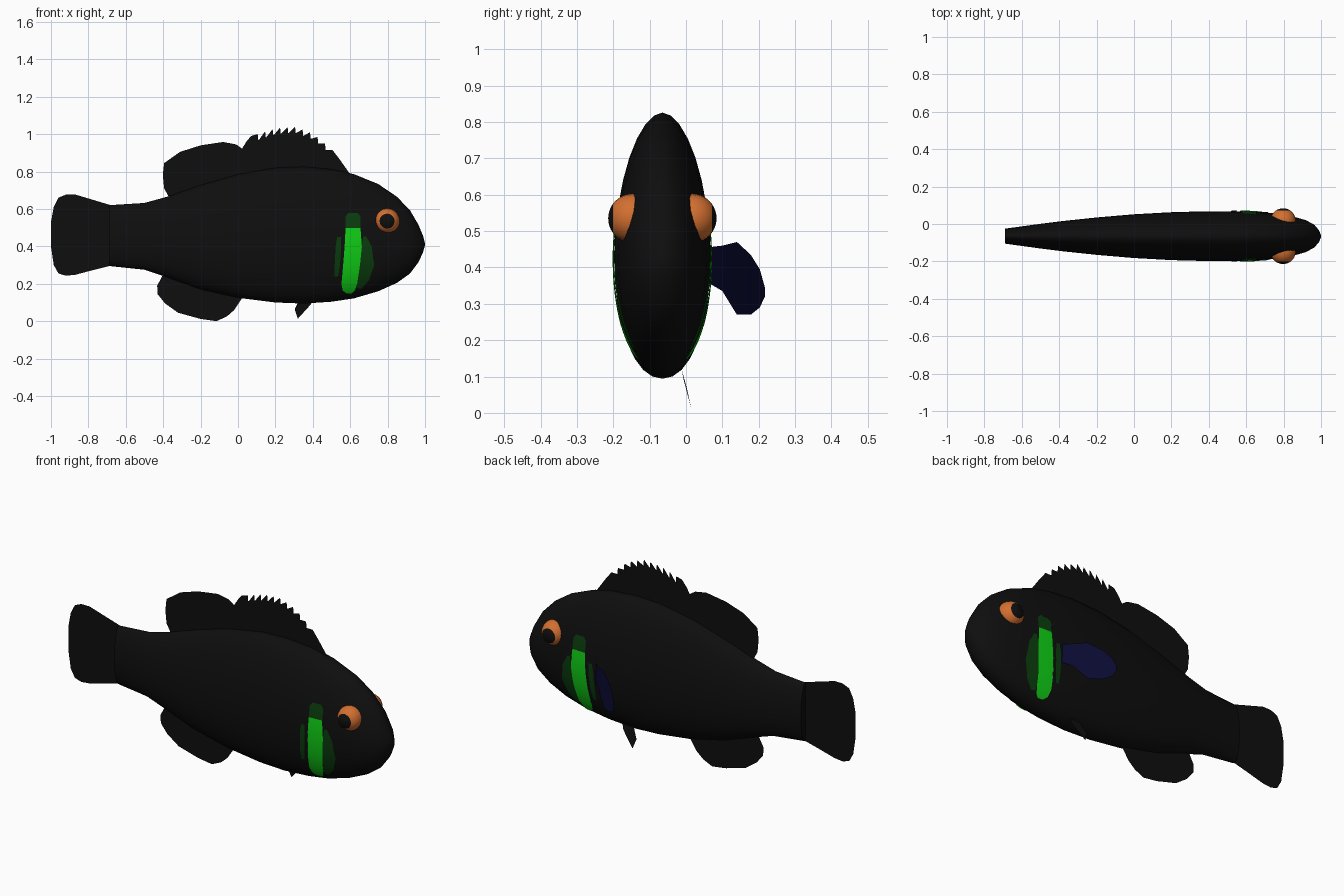
import bpy, bmesh, math

if "Cube" in bpy.data.objects:
    bpy.data.objects.remove(bpy.data.objects["Cube"])

YC = -0.065  # mid plane of the body


def mat(name, rgb):
    m = bpy.data.materials.new(name)
    m.diffuse_color = (*rgb, 1)
    m.use_nodes = True
    m.node_tree.nodes["Principled BSDF"].inputs["Base Color"].default_value = m.diffuse_color
    return m


BLACK = mat("black", (0.0045, 0.0045, 0.0045))
GREEN = mat("bright green", (0.005, 0.62, 0.008))
DARK = mat("dark green", (0.003, 0.045, 0.004))
ORANGE = mat("orange", (0.65, 0.16, 0.03))
NAVY = mat("navy", (0.003, 0.003, 0.032))


def make(name, verts, faces, mats, smooth=False):
    me = bpy.data.meshes.new(name)
    me.from_pydata(verts, [], faces)
    for m in mats:
        me.materials.append(m)
    ob = bpy.data.objects.new(name, me)
    bpy.context.collection.objects.link(ob)
    bm = bmesh.new()
    bm.from_mesh(me)
    bmesh.ops.recalc_face_normals(bm, faces=bm.faces)
    for f in bm.faces:
        f.smooth = smooth
    bm.to_mesh(me)
    bm.free()
    return ob


# Body stations: x, bottom, top, half width
ST = [(-0.69, 0.295, 0.62, 0.04), (-0.5, 0.275, 0.632, 0.066),
      (-0.38, 0.235, 0.665, 0.081), (-0.2, 0.17, 0.727, 0.1),
      (0.0, 0.125, 0.785, 0.117), (0.2, 0.1, 0.82, 0.128),
      (0.35, 0.094, 0.826, 0.132), (0.5, 0.104, 0.813, 0.133),
      (0.62, 0.122, 0.786, 0.131), (0.75, 0.16, 0.733, 0.122),
      (0.85, 0.205, 0.665, 0.105), (0.92, 0.255, 0.592, 0.085),
      (0.965, 0.315, 0.515, 0.06), (0.99, 0.37, 0.455, 0.03),
      (1.0, 0.408, 0.415, 0.005)]
UP, LOW, MID = 1.85, 2.1, 0.46  # section exponents and height of widest line


def section(x):
    for a, b in zip(ST, ST[1:]):
        if x <= b[0]:
            t = (x - a[0]) / (b[0] - a[0])
            return [p + (q - p) * t for p, q in zip(a, b)][1:]
    return ST[-1][1:]


def half_width(x, z):
    lo, hi, w = section(x)
    m = lo + MID * (hi - lo)
    p, t = (UP, (z - m) / (hi - m)) if z > m else (LOW, (m - z) / (m - lo))
    return w * max(0, 1 - min(t, 1) ** p) ** (1 / p)


# Body
N = 32
verts, faces = [], []
for x, lo, hi, w in ST:
    m = lo + MID * (hi - lo)
    for i in range(N):
        a = 2 * math.pi * i / N
        c, s = math.cos(a), math.sin(a)
        e, h = (2 / UP, hi - m) if s > 0 else (2 / LOW, m - lo)
        verts.append((x, YC + math.copysign(w * abs(c) ** e, c),
                      m + math.copysign(h * abs(s) ** e, s)))
for j in range(len(ST) - 1):
    for i in range(N):
        k = (i + 1) % N
        faces.append((j * N + i, j * N + k, (j + 1) * N + k, (j + 1) * N + i))
faces += [tuple(range(N)), tuple(range((len(ST) - 1) * N, len(ST) * N))]
body = make("body", verts, faces, [BLACK], True)
body.select_set(True)
bpy.context.view_layer.objects.active = body
bpy.ops.object.shade_smooth_by_angle(angle=math.radians(50))


# Gill stripes: plates that follow the body; rows are (z, x back, x front)
def stripe(name, rows, m, lift):
    for side, label in ((-1, "front"), (1, "back")):
        v, f = [], []
        steps = 4
        dense = [tuple(p + (q - p) * k / steps for p, q in zip(a, b))
                 for a, b in zip(rows, rows[1:]) for k in range(steps)] + [rows[-1]]
        for z, x0, x1 in dense:
            for k in range(3):
                x = x0 + (x1 - x0) * k / 2
                v.append((x, YC + side * (half_width(x, z) + lift), z - lift * 0.3))
        for r in range(len(dense) - 1):
            for k in range(2):
                i = r * 3 + k
                f.append((i, i + 1, i + 4, i + 3))
        make(name + "_" + label, v, f, [m], True)


stripe("gill_stripe", [(0.5, 0.575, 0.655), (0.4, 0.57, 0.662), (0.3, 0.562, 0.652),
                       (0.2, 0.553, 0.637), (0.165, 0.56, 0.625), (0.15, 0.58, 0.61)],
       GREEN, 0.005)
stripe("gill_stripe_top", [(0.58, 0.59, 0.64), (0.56, 0.575, 0.655), (0.5, 0.575, 0.655)],
       DARK, 0.004)
stripe("gill_shade_front", [(0.455, 0.67, 0.685), (0.4, 0.66, 0.715), (0.3, 0.652, 0.728),
                            (0.22, 0.64, 0.7), (0.175, 0.635, 0.66)], DARK, 0.004)
stripe("gill_shade_back", [(0.45, 0.53, 0.55), (0.4, 0.522, 0.552), (0.3, 0.517, 0.545),
                           (0.24, 0.517, 0.535)], DARK, 0.004)

# Eyes: spheres with the pupil as a coloured cap
for side, label in ((-1, "front"), (1, "back")):
    me = bpy.data.meshes.new("eye_" + label)
    bm = bmesh.new()
    bmesh.ops.create_uvsphere(bm, u_segments=20, v_segments=20, radius=0.068)
    for v in bm.verts:
        x, y, z = v.co
        v.co = (0.797 + x, YC + side * (0.081 + z), 0.535 + y)
    for f in bm.faces:
        c = f.calc_center_median()
        out = side * (c.y - YC) - 0.081
        f.material_index = 1 if out > 0.054 else 0
        f.smooth = True
    bmesh.ops.recalc_face_normals(bm, faces=bm.faces)
    bm.to_mesh(me)
    bm.free()
    me.materials.append(ORANGE)
    me.materials.append(BLACK)
    bpy.context.collection.objects.link(bpy.data.objects.new("eye_" + label, me))


# Flat fins in the mid plane
def fin(name, outline):
    make(name, [(x, YC, z) for x, z in outline], [tuple(range(len(outline)))], [BLACK])


crest = [(0.6, 0.785), (0.54, 0.87)]
tips = [(0.505, 0.915), (0.465, 0.95), (0.425, 0.985), (0.385, 1.01), (0.345, 1.025),
        (0.305, 1.04), (0.265, 1.038), (0.225, 1.035), (0.185, 1.027), (0.145, 1.015),
        (0.105, 1.0)]
for x, z in tips:  # each spine leans backward
    crest += [(x + 0.004, z - 0.035), (x, z)] if x < 0.5 else [(x, z)]
fin("spiny_dorsal_fin", crest + [(0.07, 0.99), (0.045, 0.96), (0.02, 0.92),
                                 (0.02, 0.75), (0.55, 0.75)])
fin("rear_dorsal_fin", [(0.025, 0.75), (0.025, 0.92), (-0.01, 0.945), (-0.08, 0.958),
                        (-0.2, 0.94), (-0.31, 0.905), (-0.395, 0.845), (-0.402, 0.78),
                        (-0.395, 0.71), (-0.37, 0.665), (-0.3, 0.62)])
fin("anal_fin", [(0.03, 0.16), (0.02, 0.12), (-0.02, 0.06), (-0.06, 0.025), (-0.115, 0.0),
                 (-0.2, 0.012), (-0.32, 0.045), (-0.39, 0.095), (-0.43, 0.145),
                 (-0.432, 0.19), (-0.4, 0.25), (-0.3, 0.28)])
fin("tail_fin", [(-0.68, 0.62), (-0.77, 0.647), (-0.87, 0.677), (-0.92, 0.677),
                 (-0.96, 0.66), (-0.985, 0.61), (-1.0, 0.53), (-1.0, 0.4), (-0.985, 0.3),
                 (-0.96, 0.255), (-0.92, 0.243), (-0.87, 0.248), (-0.78, 0.272),
                 (-0.68, 0.297)])

# Pectoral fin on the back side: rows are (x, y, bottom, top)
rows = [(0.52, 0.058, 0.36, 0.455), (0.47, 0.1, 0.335, 0.46), (0.41, 0.14, 0.27, 0.47),
        (0.35, 0.178, 0.27, 0.435), (0.31, 0.203, 0.29, 0.395), (0.292, 0.217, 0.32, 0.345)]
make("pectoral_fin", [(x, y, z) for x, y, a, b in rows for z in (a, b)],
     [(2 * i, 2 * i + 1, 2 * i + 3, 2 * i + 2) for i in range(len(rows) - 1)], [NAVY], True)

# Pelvic fin under the belly
make("pelvic_fin", [(0.4, -0.012, 0.12), (0.39, -0.006, 0.09), (0.32, 0.014, 0.013),
                    (0.303, 0.003, 0.065), (0.33, -0.012, 0.12)], [(0, 1, 2, 3, 4)], [BLACK])
